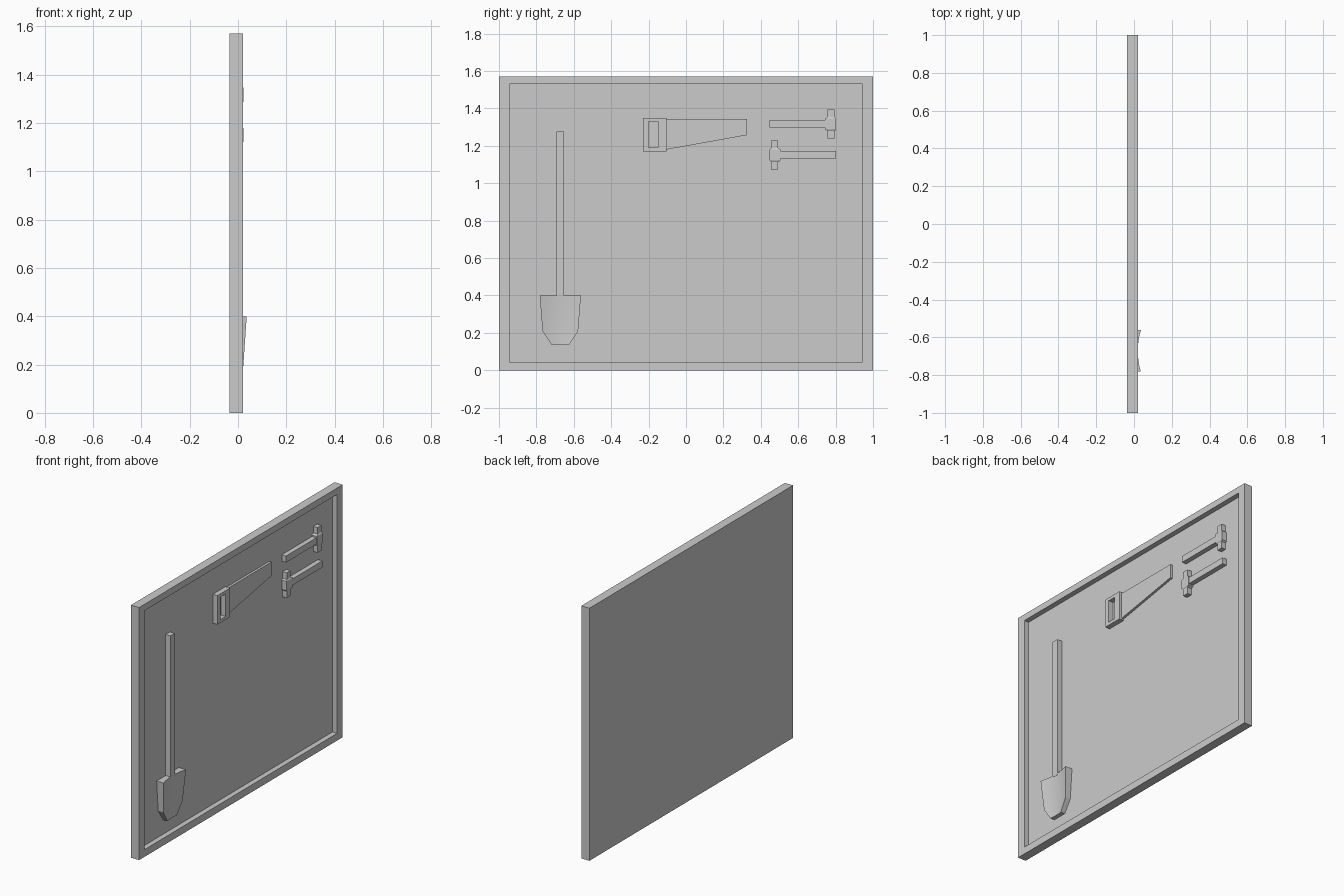
import bpy, bmesh
from math import pi

if "Cube" in bpy.data.objects:
    bpy.data.objects.remove(bpy.data.objects["Cube"])

FLOOR = -0.012   # recessed panel surface of the board


def finish(name, bm):
    bmesh.ops.recalc_face_normals(bm, faces=bm.faces)
    me = bpy.data.meshes.new(name)
    bm.to_mesh(me)
    bm.free()
    ob = bpy.data.objects.new(name, me)
    bpy.context.collection.objects.link(ob)
    return ob


def loft(name, rings):
    """Closed solid through a series of equal-length point rings."""
    bm = bmesh.new()
    vs = [[bm.verts.new(p) for p in r] for r in rings]
    n = len(vs[0])
    for a, b in zip(vs, vs[1:]):
        for i in range(n):
            j = (i + 1) % n
            bm.faces.new((a[i], a[j], b[j], b[i]))
    bm.faces.new(vs[0])
    bm.faces.new(vs[-1])
    return finish(name, bm)


def prism(name, outline, x0, x1):
    """Side-view (y, z) outline extruded along x."""
    return loft(name, [[(x, y, z) for y, z in outline] for x in (x0, x1)])


def rect(y0, y1, z0, z1):
    return [(y0, z0), (y1, z0), (y1, z1), (y0, z1)]


def opening(name, outer, inner, x0, x1, floor=None):
    """Slab with a rectangular recess (floor given) or a through hole."""
    deep = x0 if floor is None else floor
    bm = bmesh.new()
    loops = [[bm.verts.new((x, y, z)) for y, z in rect(*r)]
             for r, x in ((outer, x0), (outer, x1), (inner, x1), (inner, deep))]
    pairs = list(zip(loops, loops[1:]))
    if floor is None:
        pairs.append((loops[3], loops[0]))
    else:
        bm.faces.new(loops[0])
        bm.faces.new(loops[3])
    for a, b in pairs:
        for i in range(4):
            j = (i + 1) % 4
            bm.faces.new((a[i], a[j], b[j], b[i]))
    return finish(name, bm)


# Board with raised border
opening("tool_board", (-1, 1, 0, 1.57), (-0.945, 0.945, 0.045, 1.53),
        -0.036, 0.02, FLOOR)

# Saw
opening("saw_handle", (-0.23, -0.105, 1.17, 1.35), (-0.2, -0.15, 1.19, 1.33),
        FLOOR, 0.02)
prism("saw_blade", [(-0.105, 1.18), (0.325, 1.257), (0.325, 1.343), (-0.105, 1.343)],
      FLOOR, 0.003)

# Hammers: the second is the first turned half round
for name, z, turn in (("lower", 1.151, 0), ("upper", 1.317, pi)):
    handle = prism(name + "_hammer_handle", rect(-0.119, 0.178, -0.02, 0.02), FLOOR, 0.018)
    rings = []
    for dz, wide in ((-0.078, 0), (-0.037, 0), (-0.029, 1),
                     (0.029, 1), (0.037, 0), (0.078, 0)):
        y0, y1, x1 = (-0.178, -0.119, 0.022) if wide else (-0.17, -0.132, 0.017)
        rings.append([(FLOOR, y0, dz), (x1, y0, dz), (x1, y1, dz), (FLOOR, y1, dz)])
    head = loft(name + "_hammer_head", rings)
    for ob in (handle, head):
        ob.location = (0, 0.625, z)
        ob.rotation_euler.x = turn

# Shovel: square shaft and a blade with a dished front
CY = -0.672
prism("shovel_shaft", rect(CY - 0.021, CY + 0.021, 0.39, 1.277), FLOOR, 0.021)
rings = []
for z, half, edge, dish in ((0.4, 0.11, 0.036, 0.016), (0.209, 0.095, 0.023, 0.012),
                            (0.134, 0.046, 0.017, 0.003)):
    cols = [k / 4 for k in range(-4, 5)]
    front = [(edge - dish * (1 - u * u), CY + half * u, z) for u in cols]
    rings.append(front + [(FLOOR, CY + half, z), (FLOOR, CY - half, z)])
blade = loft("shovel_blade", rings)
bpy.context.view_layer.objects.active = blade
blade.select_set(True)
bpy.ops.object.shade_smooth_by_angle(angle=pi / 9)
